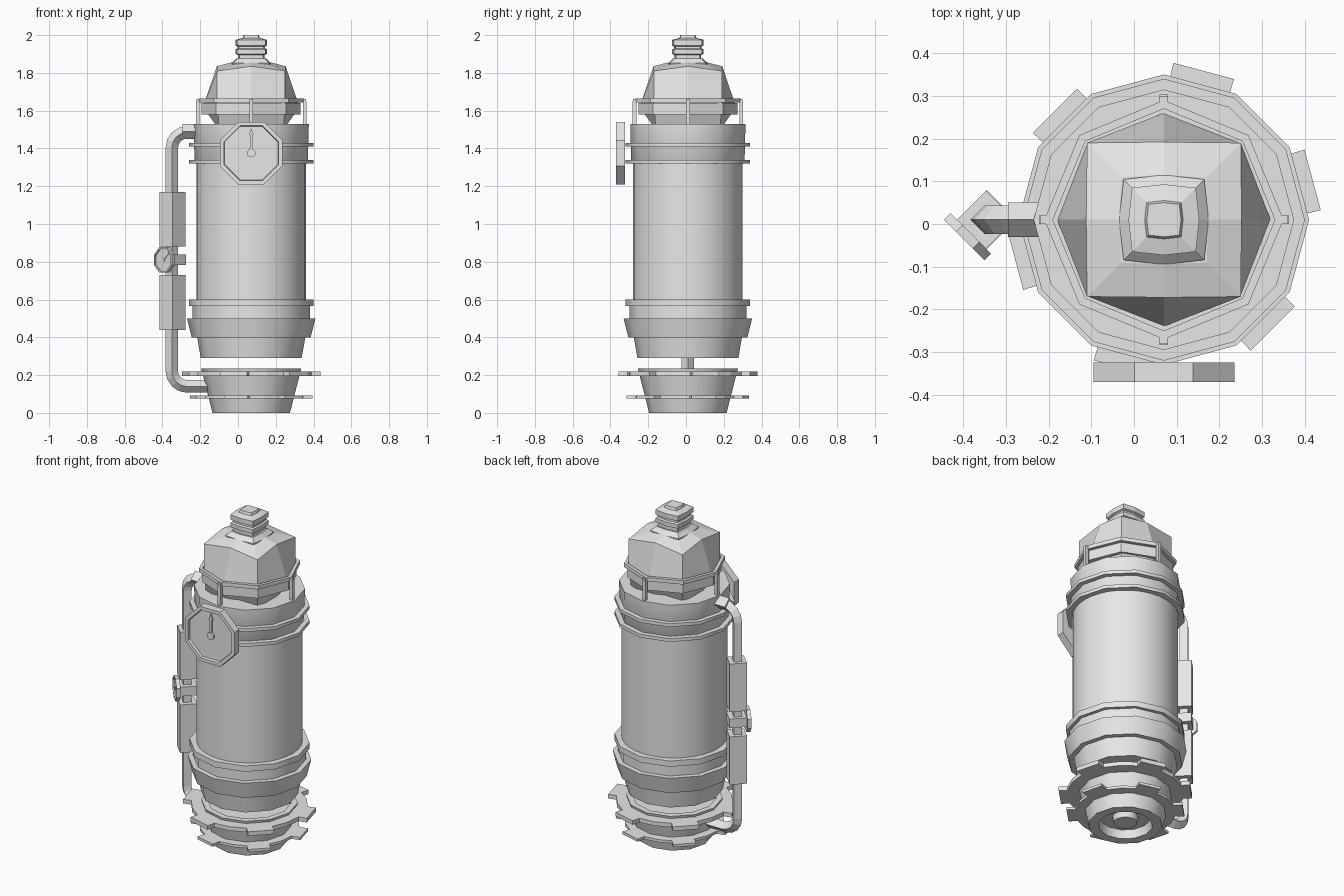
import bpy, bmesh, math
from mathutils import Vector, Matrix

cube = bpy.data.objects.get("Cube")
if cube:
    bpy.data.objects.remove(cube, do_unlink=True)

CX, CY = 0.07, 0.01
AXIS = Vector((CX, CY, 0))

grey = bpy.data.materials.new("plain_grey")
grey.use_nodes = True
colour = (0.8, 0.8, 0.8, 1)
grey.diffuse_color = colour
grey.node_tree.nodes["Principled BSDF"].inputs["Base Color"].default_value = colour


def finish(name, bm, smooth=False):
    bmesh.ops.recalc_face_normals(bm, faces=bm.faces)
    mesh = bpy.data.meshes.new(name)
    bm.to_mesh(mesh)
    bm.free()
    mesh.materials.append(grey)
    ob = bpy.data.objects.new(name, mesh)
    bpy.context.collection.objects.link(ob)
    if smooth:
        bpy.ops.object.select_all(action='DESELECT')
        ob.select_set(True)
        bpy.context.view_layer.objects.active = ob
        bpy.ops.object.shade_smooth_by_angle(angle=math.radians(35))
    return ob


def loft(name, rings, closed=False, smooth=False):
    """Skin a list of point rings; cap the ends or join last to first."""
    bm = bmesh.new()
    loops = [[bm.verts.new(p) for p in ring] for ring in rings]
    n = len(loops[0])
    pairs = list(zip(loops, loops[1:]))
    if closed:
        pairs.append((loops[-1], loops[0]))
    else:
        bm.faces.new(loops[0])
        bm.faces.new(loops[-1])
    for a, b in pairs:
        for i in range(n):
            j = (i + 1) % n
            bm.faces.new((a[i], a[j], b[j], b[i]))
    return finish(name, bm, smooth)


def circle(r, z, n, turn=0.0):
    return [AXIS + Vector((r * math.cos(turn + i * math.tau / n),
                           r * math.sin(turn + i * math.tau / n), z)) for i in range(n)]


def turned(name, profile, n=12, closed=False, smooth=True):
    return loft(name, [circle(r, z, n) for r, z in profile], closed, smooth)


def squarish(mid, corner, z_mid, z_corner):
    """Eight-point ring: side midpoints and corners set separately."""
    pts = []
    for k in range(4):
        rot = Matrix.Rotation(k * math.pi / 2, 3, 'Z')
        pts.append(AXIS + rot @ Vector((mid, 0, z_mid)))
        pts.append(AXIS + rot @ Vector((corner, corner, z_corner)))
    return pts


def box(name, centre, size, turn=0.0):
    bm = bmesh.new()
    m = (Matrix.Translation(centre) @ Matrix.Rotation(turn, 4, 'Z')
         @ Matrix.Diagonal((*size, 1)))
    bmesh.ops.create_cube(bm, size=1, matrix=m)
    return finish(name, bm)


# Main tank, collars and skirt
turned("tank", [(0.29, 0.55), (0.29, 1.36)], n=32)
turned("tank_cap", [(0.285, 1.31), (0.30, 1.33), (0.305, 1.53), (0.2, 1.53)])
for name, z0, z1 in (("upper_collar", 1.41, 1.43), ("lower_collar", 1.32, 1.34),
                     ("skirt_collar", 0.565, 0.60)):
    turned(name, [(0.33, z0), (0.33, z1)])
turned("skirt_band", [(0.31, 0.49), (0.31, 0.57)])
turned("skirt", [(0.315, 0.40), (0.34, 0.50)])
turned("lower_cone", [(0.267, 0.29), (0.288, 0.41)])

# Dome with softly squared shape
loft("dome", [squarish(0.17, 0.17, 1.50, 1.50), squarish(0.25, 0.178, 1.61, 1.61),
              squarish(0.25, 0.18, 1.635, 1.635), squarish(0.182, 0.18, 1.835, 1.81),
              squarish(0.105, 0.10, 1.855, 1.845)])
turned("dome_band", [(0.262, 1.58), (0.262, 1.64), (0.24, 1.64), (0.24, 1.58)],
       n=8, closed=True, smooth=False)

# Stepped plug on the dome
neck = [(0.105, 1.84), (0.105, 1.852), (0.08, 1.875), (0.07, 1.875), (0.07, 1.895),
        (0.083, 1.90), (0.083, 1.925), (0.073, 1.93), (0.073, 1.94), (0.083, 1.945),
        (0.083, 1.975), (0.045, 1.985), (0.04, 2.0)]
loft("neck_plug", [squarish(r, r * 0.9, z, z) for r, z in neck])

# Guard rail
turned("guard_rail", [(0.28, 1.642), (0.28, 1.665), (0.26, 1.665), (0.26, 1.642)],
       n=8, closed=True, smooth=False)
for k in range(4):
    a = k * math.pi / 2
    d = Vector((math.cos(a), math.sin(a), 0))
    box("rail_post", AXIS + d * 0.283 + Vector((0, 0, 1.58)), (0.02, 0.02, 0.14), a)
    box("rail_bracket", AXIS + d * 0.275 + Vector((0, 0, 1.653)), (0.03, 0.02, 0.02), a)

# Base: tapered pot, hollow below with a hub
turned("base_pot", [(0.14, 0.05), (0.15, 0.0), (0.205, 0.0), (0.265, 0.235), (0.23, 0.235),
                    (0.225, 0.215)])
turned("base_hub", [(0.065, 0.015), (0.075, 0.06)])


# Toothed plates
def gear(name, r_in, r_out, z0, z1):
    outline = []
    for k in range(6):
        start = 60 * k
        for deg, r in ((2, r_in), (3.5, r_out), (26.5, r_out), (28, r_in), (45, r_in)):
            a = math.radians(start + deg)
            outline.append(AXIS + Vector((r * math.cos(a), r * math.sin(a), 0)))
    loft(name, [[p + Vector((0, 0, z)) for p in outline] for z in (z0, z1)])


gear("upper_gear", 0.32, 0.368, 0.195, 0.22)
gear("lower_gear", 0.275, 0.325, 0.077, 0.093)


# Side pipe with rounded bends and diamond section
def arc(cx, cz, r, a0, a1, steps=4):
    for i in range(steps + 1):
        a = math.radians(a0 + (a1 - a0) * i / steps)
        yield Vector((cx + r * math.cos(a), CY, cz + r * math.sin(a)))


PX = -0.35
path = ([Vector((-0.21, CY, 1.485))] + list(arc(PX + 0.08, 1.405, 0.08, 90, 180))
        + list(arc(PX + 0.08, 0.22, 0.08, 180, 270)) + [Vector((-0.15, CY, 0.14))])
rings = []
for i, p in enumerate(path):
    t = (path[min(i + 1, len(path) - 1)] - path[max(i - 1, 0)]).normalized()
    side = Vector((0, 1, 0))
    n = t.cross(side)
    rings.append([p + v * 0.033 for v in (n, side, -n, -side)])
loft("side_pipe", rings)
loft("pipe_flange", [[Vector((x, CY + dy, 1.49 + dz)) for dy, dz in
                      ((0.04, 0), (0, 0.04), (-0.04, 0), (0, -0.04))] for x in (-0.295, -0.225)])
for name, z, h in (("upper_sleeve", 1.025, 0.29), ("lower_sleeve", 0.585, 0.29)):
    box(name, (PX + 0.003, CY, z), (0.096, 0.096, h), math.pi / 4)
box("gauge_clamp", (PX + 0.005, CY, 0.81), (0.098, 0.098, 0.055), math.pi / 4)


# Pressure gauges: octagonal dish with a needle
def gauge(name, centre, apothem, depth, turn, needle_angle):
    m = Matrix.Translation(centre) @ Matrix.Rotation(turn, 4, 'Z')
    r = apothem / math.cos(math.pi / 8)

    def octagon(s, y):
        return [m @ Vector((r * s * math.cos((i + 0.5) * math.pi / 4), y,
                            r * s * math.sin((i + 0.5) * math.pi / 4))) for i in range(8)]
    h = depth / 2
    loft(name + "_dish", [octagon(1, h), octagon(1, -h), octagon(0.88, -h),
                          octagon(0.86, -h * 0.3)])
    loft(name + "_pivot", [octagon(0.13, 0), octagon(0.13, -h * 0.8)])
    rot = Matrix.Rotation(needle_angle, 4, 'Y')
    shape = [(-0.05, 0), (0.05, 0), (0.04, 0.58), (0.08, 0.58), (0, 0.8),
             (-0.08, 0.58), (-0.04, 0.58)]
    loft(name + "_needle", [[m @ rot @ Vector((x * apothem, y, z * apothem))
                             for x, z in shape] for y in (-h * 0.2, -h * 0.65)])


gauge("main_gauge", (CX, -0.347, 1.375), 0.165, 0.046, 0, 0)
gauge("pipe_gauge", (-0.39, -0.03, 0.81), 0.067, 0.022, -math.pi / 4, 0.8)
